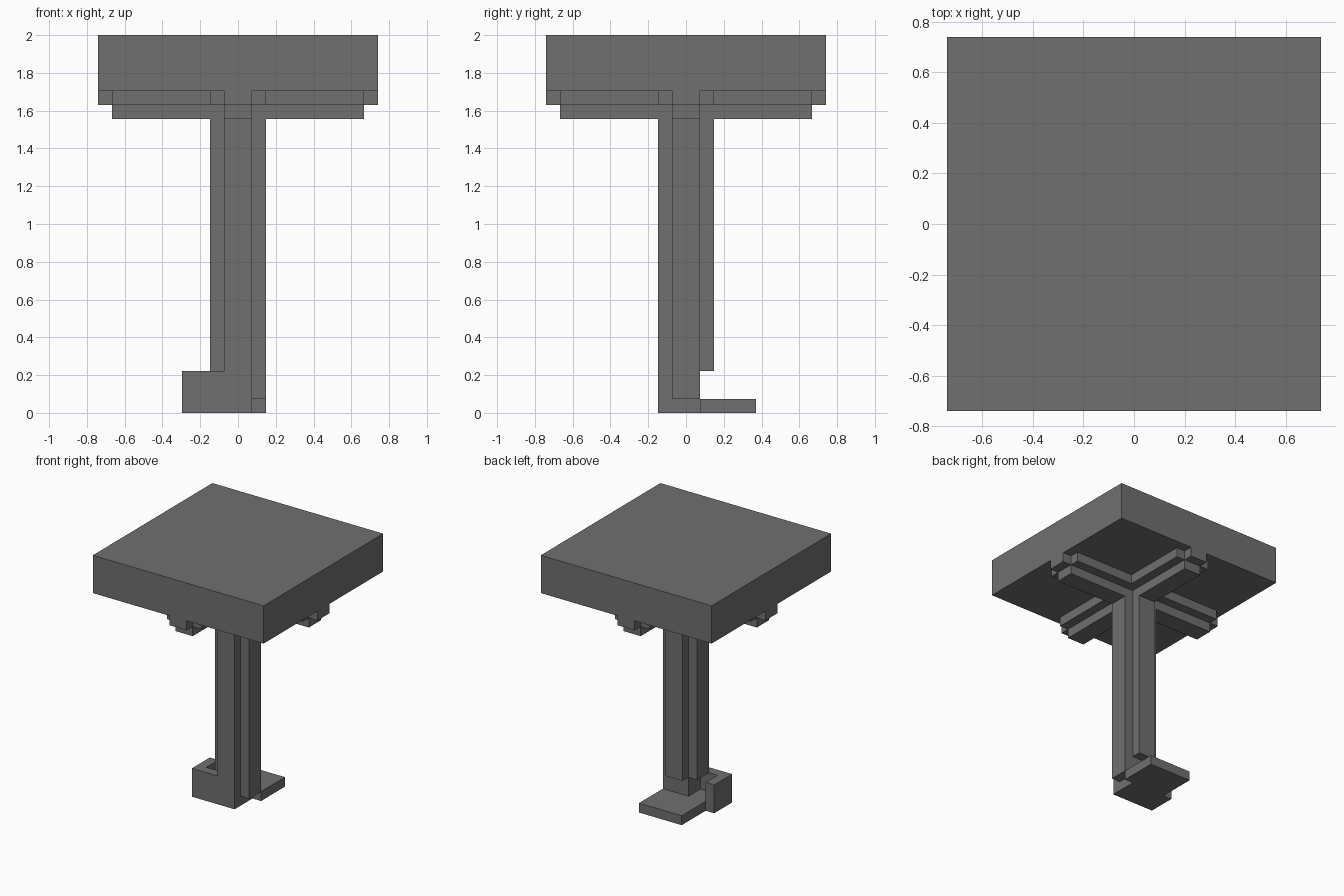
import bpy
import bmesh

U = 2 / 27  # one block of the modelling grid

if "Cube" in bpy.data.objects:
    bpy.data.objects.remove(bpy.data.objects["Cube"])

stone = bpy.data.materials.new("dark_grey")
stone.use_nodes = True
GREY = (0.16, 0.16, 0.16, 1)
stone.diffuse_color = GREY
stone.node_tree.nodes["Principled BSDF"].inputs["Base Color"].default_value = GREY


def finish(name, bm):
    mesh = bpy.data.meshes.new(name)
    bmesh.ops.recalc_face_normals(bm, faces=bm.faces)
    bm.to_mesh(mesh)
    bm.free()
    mesh.materials.append(stone)
    obj = bpy.data.objects.new(name, mesh)
    bpy.context.collection.objects.link(obj)
    return obj


def box(name, x, y, z):
    """Block spanning the given (low, high) ranges in grid units."""
    bm = bmesh.new()
    bmesh.ops.create_cube(bm, size=1)
    for v in bm.verts:
        v.co = [U * (r[0] if c < 0 else r[1]) for c, r in zip(v.co, (x, y, z))]
    return finish(name, bm)


def prism(name, outline, low, high):
    """Upright block with the given plan outline in grid units."""
    bm = bmesh.new()
    face = bm.faces.new([bm.verts.new((x * U, y * U, low * U)) for x, y in outline])
    side = bmesh.ops.extrude_face_region(bm, geom=[face])["geom"]
    for v in side:
        if isinstance(v, bmesh.types.BMVert):
            v.co.z = high * U
    return finish(name, bm)


# Table top
box("top_slab", (-10, 10), (-10, 10), (23, 27))

# Crossed beams below the top: long core, wide flanges, narrow keel
for name, swap in (("side_beam", False), ("depth_beam", True)):
    for part, length, width, z in (("core", 10, 1, (22, 23)),
                                   ("flange", 9, 2, (22, 23)),
                                   ("keel", 9, 1, (21, 22))):
        spans = [(-length, length), (-width, width)]
        if swap:
            spans.reverse()
        box(f"{name}_{part}", *spans, z)

# Column: square core with a fin on every side, each starting at its own height
box("column_core", (-1, 1), (-1, 1), (1, 21))
box("column_front_fin", (-1, 1), (-2, -1), (3, 21))
box("column_back_fin", (-1, 1), (1, 2), (3, 21))
box("column_left_fin", (1, 2), (-1, 1), (1, 21))
box("column_right_fin", (-2, -1), (-1, 1), (3, 21))

# Foot: flat plate reaching backwards, with a low corner wall
prism("foot_plate", [(-4, -2), (1, -2), (1, 1), (2, 1), (2, 5), (-3, 5),
                     (-3, 1), (-4, 1)], 0, 1)
prism("foot_wall", [(-4, -2), (1, -2), (1, -1), (-3, -1), (-3, 1), (-4, 1)], 1, 3)
